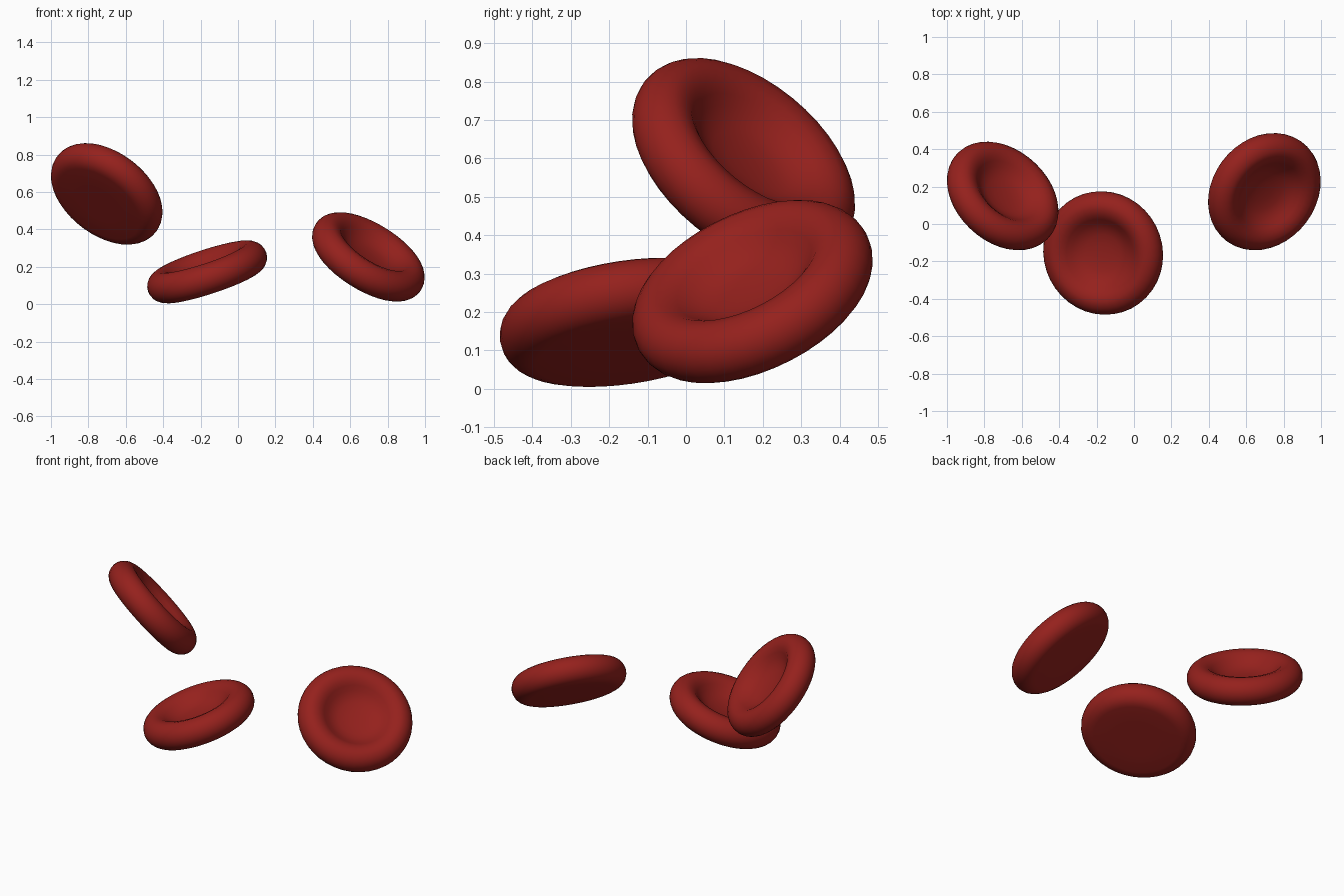
import bpy, bmesh, math
from mathutils import Vector, Matrix

if "Cube" in bpy.data.objects:
    bpy.data.objects.remove(bpy.data.objects["Cube"])

RING, TUBE, SEGMENTS = 0.25, 0.083, 40   # rim circle, rim thickness, sides

red = bpy.data.materials.new("blood_red")
red.diffuse_color = (0.3, 0.015, 0.012, 1)
red.use_nodes = True
red.node_tree.nodes["Principled BSDF"].inputs["Base Color"].default_value = red.diffuse_color


def cell_profile():
    """Half section (radius, height): flat underside, round rim, dished top."""
    rim = [(RING + TUBE * math.cos(a), TUBE * math.sin(a))
           for a in (math.radians(-90 + 15 * i) for i in range(13))]
    dish = [(0.215, 0.074), (0.19, 0.055), (0.165, 0.034), (0.135, 0.016),
            (0.10, 0.004), (0.05, -0.002), (0, -0.004)]
    return [(0, -TUBE), (0.13, -TUBE)] + rim + dish


def blood_cell(name, centre, normal):
    bm = bmesh.new()
    verts = [bm.verts.new((r, 0, z)) for r, z in cell_profile()]
    edges = [bm.edges.new(pair) for pair in zip(verts, verts[1:])]
    # turn the section around the cell axis
    bmesh.ops.spin(bm, geom=verts + edges, cent=(0, 0, 0), axis=(0, 0, 1),
                   angle=math.tau, steps=SEGMENTS, use_duplicate=False)
    bmesh.ops.remove_doubles(bm, verts=bm.verts[:], dist=1e-4)
    bmesh.ops.recalc_face_normals(bm, faces=bm.faces[:])
    for face in bm.faces:
        face.smooth = True
    mesh = bpy.data.meshes.new(name)
    bm.to_mesh(mesh)
    bm.free()
    mesh.materials.append(red)
    ob = bpy.data.objects.new(name, mesh)
    tilt = Vector((0, 0, 1)).rotation_difference(Vector(normal).normalized())
    ob.matrix_world = Matrix.Translation(centre) @ tilt.to_matrix().to_4x4()
    bpy.context.collection.objects.link(ob)


# three cells, each tilted so that its dished side faces along the normal
blood_cell("left_cell", (-0.702, 0.15, 0.59), (0.51, 0.56, 0.66))
blood_cell("middle_cell", (-0.165, -0.155, 0.173), (-0.31, -0.145, 0.94))
blood_cell("right_cell", (0.697, 0.173, 0.253), (0.49, -0.39, 0.785))
